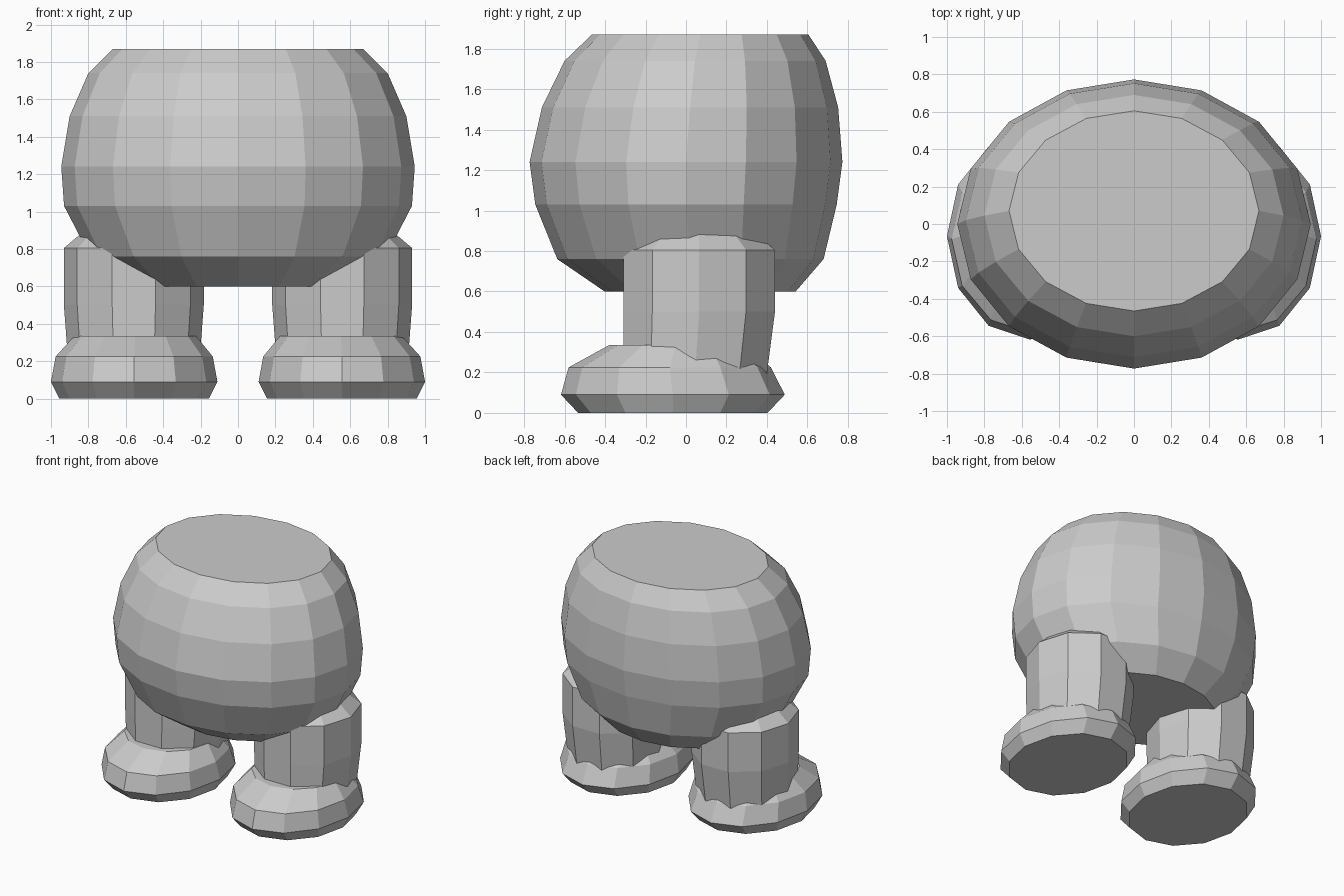
import bpy, bmesh
from math import sin, cos, tau

if "Cube" in bpy.data.objects:
    bpy.data.objects.remove(bpy.data.objects["Cube"])


def ring_solid(name, sides, rings):
    """Closed low-poly solid through elliptical rings (cx, cy, z, rx, ry)."""
    bm = bmesh.new()
    loops = []
    for cx, cy, z, rx, ry in rings:
        loops.append([bm.verts.new((cx + rx * cos(tau * i / sides),
                                    cy + ry * sin(tau * i / sides), z))
                      for i in range(sides)])
    for low, high in zip(loops, loops[1:]):
        for i in range(sides):
            j = (i + 1) % sides
            bm.faces.new((low[i], low[j], high[j], high[i]))
    bm.faces.new(loops[0][::-1])
    bm.faces.new(loops[-1])
    mesh = bpy.data.meshes.new(name)
    bm.to_mesh(mesh)
    bm.free()
    obj = bpy.data.objects.new(name, mesh)
    bpy.context.collection.objects.link(obj)
    return obj


# Rounded body with flat top and bottom
ring_solid("body", 16, [
    (0, 0.07, 0.60, 0.58, 0.472),
    (0, 0.022, 0.76, 0.79, 0.658),
    (0, 0.0, 1.03, 0.93, 0.745),
    (0, 0.0, 1.24, 0.945, 0.773),
    (0, 0.02, 1.51, 0.90, 0.732),
    (0, 0.045, 1.74, 0.80, 0.645),
    (0, 0.07, 1.87, 0.668, 0.535),
])

for side, s in (("left", 1), ("right", -1)):
    # Leg column, tapering into the foot and bevelled into the body
    ring_solid(side + "_leg", 10, [
        (s * 0.557, 0.04, 0.12, 0.345, 0.368),
        (s * 0.557, 0.065, 0.50, 0.374, 0.394),
        (s * 0.557, 0.065, 0.805, 0.374, 0.394),
        (s * 0.55, 0.065, 0.94, 0.22, 0.23),
    ])
    # Wide foot with a sloping upper rim
    ring_solid(side + "_foot", 12, [
        (s * 0.555, -0.065, 0.0, 0.40, 0.468),
        (s * 0.555, -0.065, 0.09, 0.445, 0.553),
        (s * 0.555, -0.08, 0.225, 0.42, 0.50),
        (s * 0.55, -0.05, 0.335, 0.325, 0.33),
    ])
